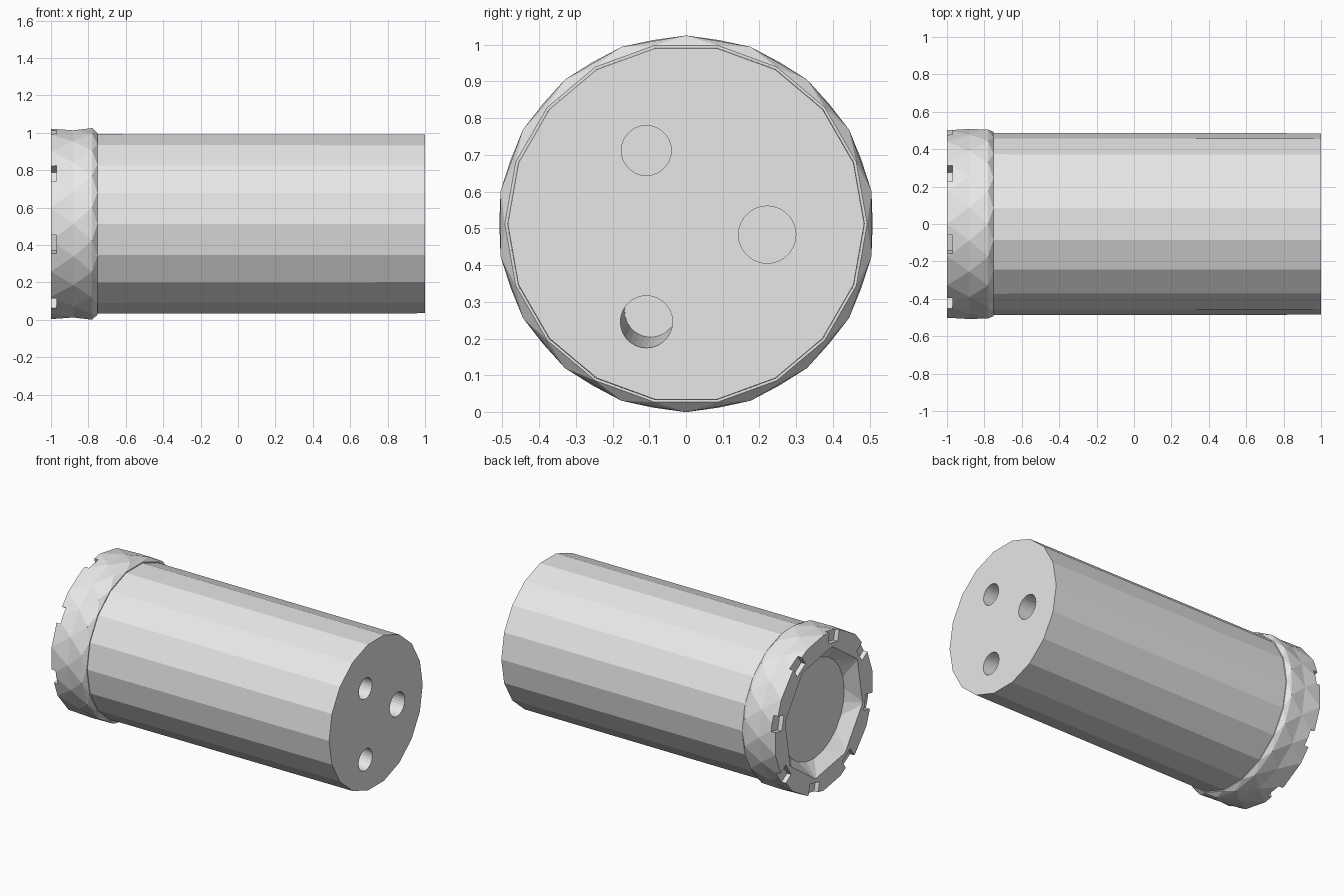
import bpy, bmesh, math
from mathutils import Vector, Matrix

if "Cube" in bpy.data.objects:
    bpy.data.objects.remove(bpy.data.objects["Cube"])

AXIS_Z = 0.5125
SIDES = 18

grey = bpy.data.materials.new("plain grey")
grey.diffuse_color = (0.8, 0.8, 0.8, 1)
grey.use_nodes = True
grey.node_tree.nodes["Principled BSDF"].inputs["Base Color"].default_value = grey.diffuse_color


def ring(bm, x, r, n, phase=0.0, cy=0.0, cz=AXIS_Z):
    """Circle of n points around the x direction."""
    out = []
    for i in range(n):
        a = math.radians(phase) + 2 * math.pi * i / n
        out.append(bm.verts.new((x, cy + r * math.cos(a), cz + r * math.sin(a))))
    return out


def prism(bm, a, b):
    """Straight walls and two caps between equal rings."""
    n = len(a)
    for i in range(n):
        j = (i + 1) % n
        bm.faces.new((a[i], a[j], b[j], b[i]))
    bm.faces.new(a[::-1])
    bm.faces.new(b)


def finish(bm, name):
    bmesh.ops.recalc_face_normals(bm, faces=bm.faces)
    me = bpy.data.meshes.new(name)
    bm.to_mesh(me)
    bm.free()
    me.materials.append(grey)
    ob = bpy.data.objects.new(name, me)
    bpy.context.collection.objects.link(ob)
    return ob


def cut(ob, cutter):
    mod = ob.modifiers.new("cut", 'BOOLEAN')
    mod.operation = 'DIFFERENCE'
    mod.solver = 'EXACT'
    mod.object = cutter
    bpy.context.view_layer.objects.active = ob
    bpy.ops.object.modifier_apply(modifier=mod.name)
    bpy.data.objects.remove(cutter)


# Long faceted barrel
bm = bmesh.new()
prism(bm, ring(bm, -0.85, 0.487, SIDES), ring(bm, 1.0, 0.485, SIDES))
barrel = finish(bm, "barrel")

# Three blind holes in the far end, the lowest one leaning slightly
bm = bmesh.new()
for y, z, r, dy, dz in ((-0.108, 0.712, 0.068, 0, 0),
                        (0.221, 0.483, 0.078, 0, 0),
                        (-0.108, 0.245, 0.071, 0.012, 0.03)):
    prism(bm, ring(bm, 0.6, r, 28, 0, y + dy, z + dz),
          ring(bm, 1.01, r, 28, 0, y, z))
cut(barrel, finish(bm, "hole_cutter"))

# Collar with triangular facets: each ring is turned half a step
bm = bmesh.new()
half = 180 / SIDES
profile = ((-1.0, 0.509, 1), (-0.88, 0.508, 0), (-0.78, 0.5125, 1), (-0.752, 0.493, 0))
rings = [ring(bm, x, r, SIDES, half * s) for x, r, s in profile]
for k in range(3):
    a, b = rings[k], rings[k + 1]
    if not profile[k][2]:
        a, b = b, a
    for i in range(SIDES):      # a is the ring turned ahead by half a step
        j = (i + 1) % SIDES
        bm.faces.new((a[i], b[i], b[j]))
        bm.faces.new((a[i], b[j], a[j]))
bm.faces.new(rings[0])
bm.faces.new(rings[-1])
collar = finish(bm, "collar")

# Tapered recess, octagonal at the mouth and round at the floor
bm = bmesh.new()
mouth = ring(bm, -1.01, 0.418, 8, 12.5)
floor = ring(bm, -0.92, 0.325, 24, 12.5)
bmesh.ops.convex_hull(bm, input=mouth + floor)

# Eight small notches around the rim
for k in range(8):
    a = math.radians(12.5 + 45 * k)
    turn = Matrix.Translation((0, 0, AXIS_Z)) @ Matrix.Rotation(a, 4, 'X')
    place = turn @ Matrix.Translation((-0.995, 0.495, 0))
    bmesh.ops.create_cube(bm, size=1, matrix=place @ Matrix.Diagonal((0.05, 0.12, 0.1, 1)))
cut(collar, finish(bm, "rim_cutter"))
